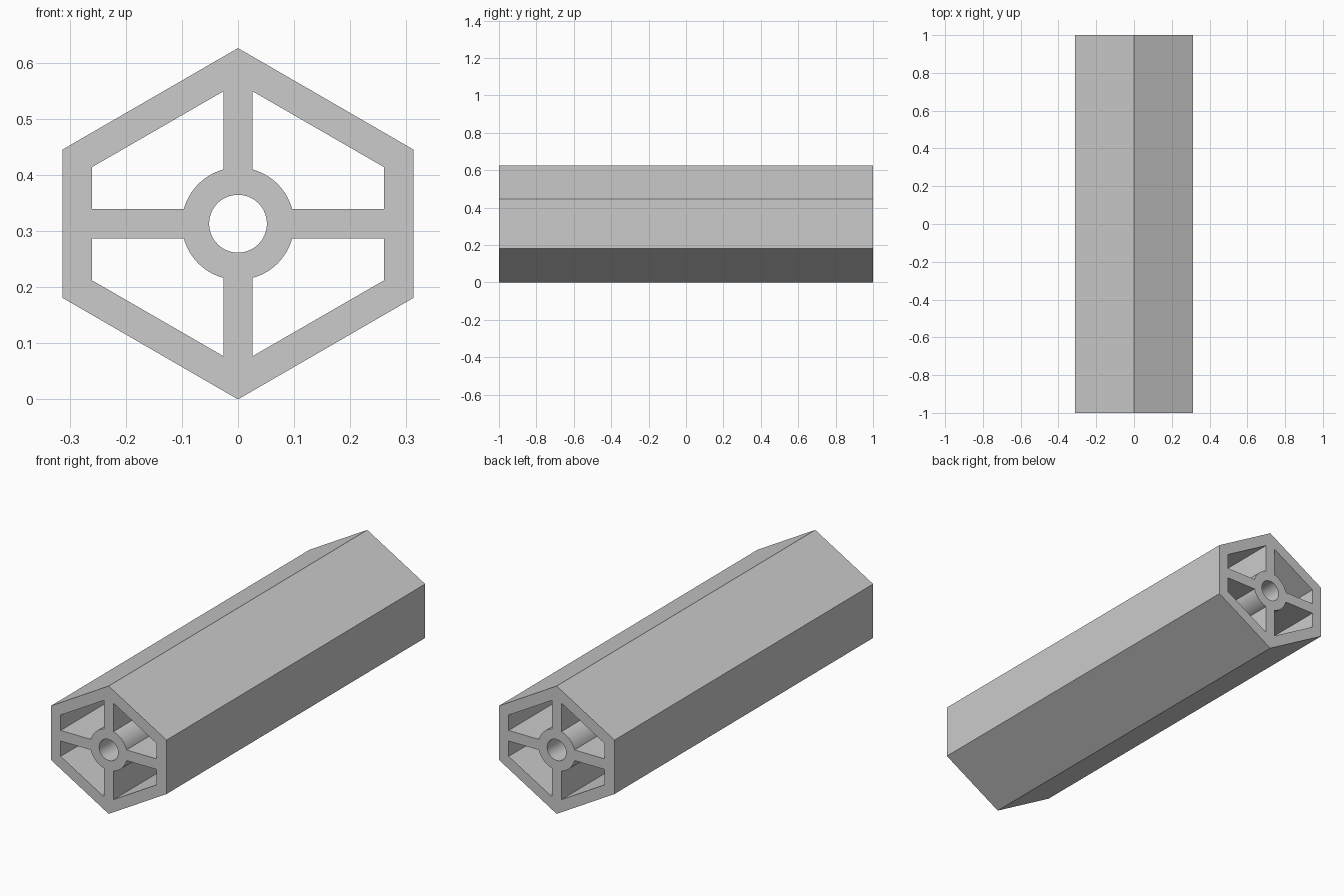
import bpy
import bmesh
from math import sin, cos, asin, pi, radians

cube = bpy.data.objects.get("Cube")
if cube:
    bpy.data.objects.remove(cube)

LENGTH = 2.0
MID = 0.313      # height of the beam axis
WEB = 0.026      # half thickness of the spokes
HUB = 0.1        # outer radius of the hub
BORE = 0.0515    # radius of the central hole

# Outer hexagon and round bore
hexagon = [(0, MID), (-MID, 0.132), (-MID, -0.132),
           (0, -MID), (MID, -0.132), (MID, 0.132)]
bore = [(BORE * cos(2 * pi * i / 48), BORE * sin(2 * pi * i / 48)) for i in range(48)]


def pocket(sx, sz, steps=14):
    """Opening between two spokes, the wall and the hub, mirrored by sign."""
    start = asin(WEB / HUB)
    sweep = pi / 2 - 2 * start
    arc = [(HUB * cos(start + sweep * i / steps), HUB * sin(start + sweep * i / steps))
           for i in range(steps + 1)]
    outline = arc + [(WEB, 0.236), (0.26, 0.101), (0.26, WEB)]
    return [(sx * x, sz * z) for x, z in outline]


loops = [hexagon, bore] + [pocket(sx, sz) for sx in (1, -1) for sz in (1, -1)]

# Fill the cross-section and extrude it along the beam
bm = bmesh.new()
edges = []
for loop in loops:
    verts = [bm.verts.new((x, -LENGTH / 2, z + MID)) for x, z in loop]
    edges += [bm.edges.new((v, verts[i - 1])) for i, v in enumerate(verts)]
bmesh.ops.triangle_fill(bm, edges=edges, use_beauty=True, use_dissolve=False)
result = bmesh.ops.extrude_face_region(bm, geom=bm.faces[:], use_keep_orig=True)
moved = [g for g in result["geom"] if isinstance(g, bmesh.types.BMVert)]
bmesh.ops.translate(bm, verts=moved, vec=(0, LENGTH, 0))
bmesh.ops.recalc_face_normals(bm, faces=bm.faces[:])

mesh = bpy.data.meshes.new("hexagonal_beam")
bm.to_mesh(mesh)
bm.free()
beam = bpy.data.objects.new("hexagonal_beam", mesh)
bpy.context.collection.objects.link(beam)

# Plain grey finish
grey = bpy.data.materials.new("light_grey")
grey.use_nodes = True
colour = (0.6, 0.6, 0.6, 1)
grey.diffuse_color = colour
grey.node_tree.nodes["Principled BSDF"].inputs["Base Color"].default_value = colour
mesh.materials.append(grey)

# Smooth the hub and bore, keep the beam edges crisp
bpy.ops.object.select_all(action="DESELECT")
beam.select_set(True)
bpy.context.view_layer.objects.active = beam
bpy.ops.object.shade_smooth_by_angle(angle=radians(30))
